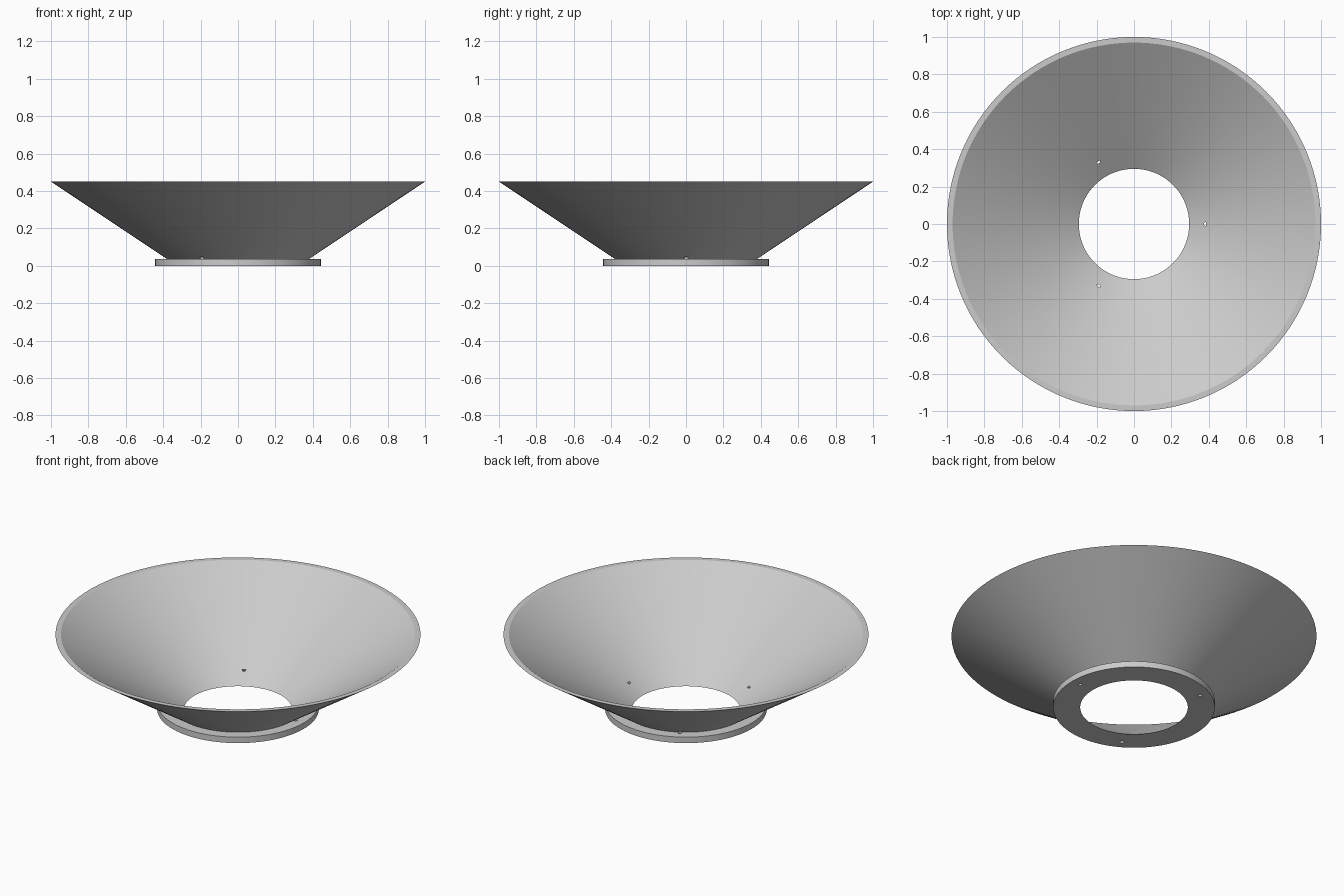
import bpy
import bmesh
from math import cos, sin, tau, radians
from mathutils import Vector

cube = bpy.data.objects.get("Cube")
if cube:
    bpy.data.objects.remove(cube, do_unlink=True)

HEIGHT, FLANGE_TOP = 0.45, 0.036
RIM, WALL, SLOPE = 1.0, 0.03, 1.5      # slope: radius gained per unit of height
FLANGE_RADIUS, BOLT_CIRCLE, BOLT_RADIUS = 0.443, 0.385, 0.011

# Plain grey material
grey = bpy.data.materials.new("light_grey")
grey.use_nodes = True
colour = (0.6, 0.6, 0.6, 1)
grey.diffuse_color = colour
grey.node_tree.nodes["Principled BSDF"].inputs["Base Color"].default_value = colour


def add_object(name, bm):
    bmesh.ops.recalc_face_normals(bm, faces=bm.faces)
    mesh = bpy.data.meshes.new(name)
    bm.to_mesh(mesh)
    bm.free()
    mesh.materials.append(grey)
    obj = bpy.data.objects.new(name, mesh)
    bpy.context.collection.objects.link(obj)
    return obj


def lathe(name, profile, steps=128):
    """Revolve a closed (radius, height) profile about z."""
    bm = bmesh.new()
    verts = [bm.verts.new((r, 0, z)) for r, z in profile]
    edges = [bm.edges.new((v, verts[i - 1])) for i, v in enumerate(verts)]
    bmesh.ops.spin(bm, geom=verts + edges, axis=(0, 0, 1), cent=(0, 0, 0),
                   angle=tau, steps=steps, use_merge=True)
    bmesh.ops.remove_doubles(bm, verts=bm.verts, dist=1e-5)
    return add_object(name, bm)


def outer_radius(z):
    return RIM - SLOPE * (HEIGHT - z)


# Conical bowl and its mounting flange, one solid
bowl = lathe("flanged_bowl", [
    (outer_radius(0) - WALL, 0),
    (FLANGE_RADIUS, 0),
    (FLANGE_RADIUS, FLANGE_TOP),
    (outer_radius(FLANGE_TOP), FLANGE_TOP),
    (RIM, HEIGHT),
    (RIM - WALL, HEIGHT),
])

# Three bolt holes through the flange
bm = bmesh.new()
for i in range(3):
    a = tau * i / 3
    pin = bmesh.ops.create_cone(bm, cap_ends=True, segments=24, radius1=BOLT_RADIUS,
                                radius2=BOLT_RADIUS, depth=0.12)
    bmesh.ops.translate(bm, verts=pin["verts"],
                        vec=Vector((BOLT_CIRCLE * cos(a), BOLT_CIRCLE * sin(a), 0)))
cutter = add_object("bolt_hole_cutter", bm)
cutter.hide_render = True

cut = bowl.modifiers.new("bolt_holes", "BOOLEAN")
cut.operation = "DIFFERENCE"
cut.solver = "EXACT"
cut.object = cutter
bpy.ops.object.select_all(action="DESELECT")
bowl.select_set(True)
bpy.context.view_layer.objects.active = bowl
bpy.ops.object.modifier_apply(modifier=cut.name)
bpy.data.objects.remove(cutter, do_unlink=True)

bpy.ops.object.shade_smooth_by_angle(angle=radians(30))
